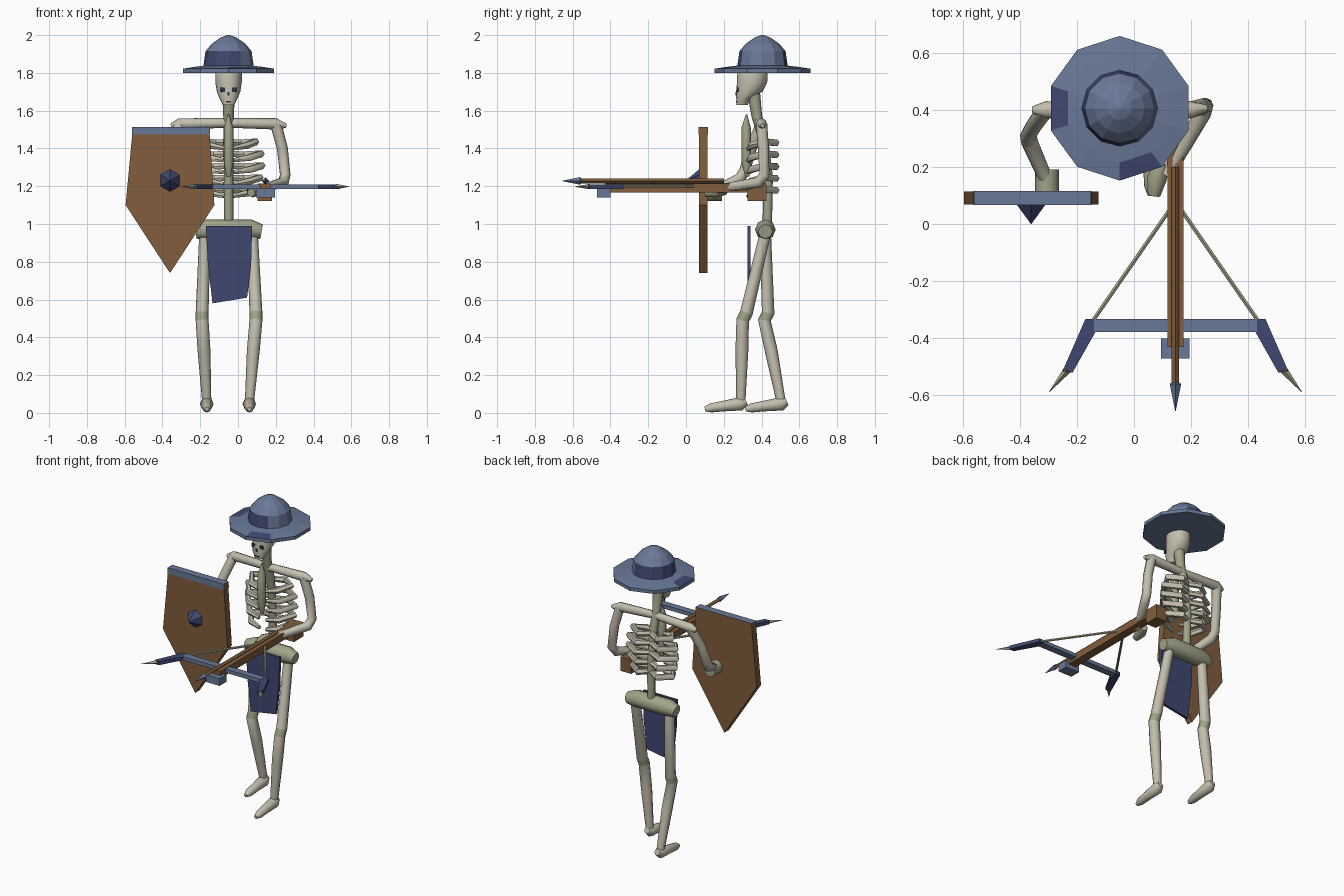
import bpy, bmesh, math
from mathutils import Vector

cube = bpy.data.objects.get("Cube")
if cube:
    bpy.data.objects.remove(cube, do_unlink=True)


def material(name, r, g, b):
    m = bpy.data.materials.new(name)
    m.use_nodes = True
    m.diffuse_color = (r, g, b, 1)
    node = next(n for n in m.node_tree.nodes if n.type == 'BSDF_PRINCIPLED')
    node.inputs["Base Color"].default_value = (r, g, b, 1)
    node.inputs["Roughness"].default_value = 0.8
    return m


BONE = material("bone", 0.55, 0.52, 0.42)
OLIVE = material("aged bone", 0.36, 0.37, 0.25)
WOOD = material("wood", 0.22, 0.11, 0.045)
STEEL = material("steel", 0.14, 0.19, 0.31)
NAVY = material("navy", 0.05, 0.064, 0.16)
DARK = material("dark hollow", 0.03, 0.03, 0.05)


def finish(name, bm, mats, rule=None, smooth=None):
    """Turn a bmesh into an object, colouring faces by a rule."""
    bmesh.ops.recalc_face_normals(bm, faces=bm.faces)
    if rule:
        for f in bm.faces:
            f.material_index = rule(f.calc_center_median(), f.normal)
    me = bpy.data.meshes.new(name)
    bm.to_mesh(me)
    bm.free()
    for m in mats:
        me.materials.append(m)
    ob = bpy.data.objects.new(name, me)
    bpy.context.collection.objects.link(ob)
    if smooth:
        bpy.ops.object.select_all(action='DESELECT')
        ob.select_set(True)
        bpy.context.view_layer.objects.active = ob
        bpy.ops.object.shade_smooth_by_angle(angle=math.radians(smooth))
    return ob


def skin(rings, bm=None):
    """Bridge matching rings of points and cap both ends."""
    bm = bm or bmesh.new()
    vs = [[bm.verts.new(p) for p in ring] for ring in rings]
    n = len(vs[0])
    for a, b in zip(vs, vs[1:]):
        for i in range(n):
            j = (i + 1) % n
            bm.faces.new((a[i], a[j], b[j], b[i]))
    bm.faces.new(vs[0][::-1])
    bm.faces.new(vs[-1])
    return bm


def tube(name, pts, radii, mat=BONE, sides=8, ref=(1, 0, 0), rule=None, smooth=50):
    pts = [Vector(p) for p in pts]
    rings = []
    for i, p in enumerate(pts):
        d = Vector()
        if i:
            d += (p - pts[i - 1]).normalized()
        if i < len(pts) - 1:
            d += (pts[i + 1] - p).normalized()
        u = d.cross(Vector(ref)).normalized()
        v = d.cross(u).normalized()
        ang = [math.tau * k / sides for k in range(sides)]
        rings.append([p + radii[i] * (math.cos(a) * u + math.sin(a) * v) for a in ang])
    return finish(name, skin(rings), [mat, OLIVE], rule, smooth)


def loft(name, x, rings, sides, mats, rule=None, smooth=None):
    """Horizontal elliptical rings given as (z, y, rx, ry)."""
    ang = [math.tau * k / sides + math.pi / 2 for k in range(sides)]
    pts = [[(x + rx * math.cos(a), y + ry * math.sin(a), z) for a in ang]
           for z, y, rx, ry in rings]
    return finish(name, skin(pts), mats, rule, smooth)


def prism(name, outline, y0, y1, mats, rule=None):
    """Extrude an (x, z) outline along y."""
    return finish(name, skin([[(x, y, z) for x, z in outline] for y in (y0, y1)]), mats, rule)


def box(name, lo, hi, mat):
    outline = [(lo[0], lo[2]), (hi[0], lo[2]), (hi[0], hi[2]), (lo[0], hi[2])]
    return prism(name, outline, lo[1], hi[1], [mat])


CX = -0.05

# Hat
HY = 0.405
brim = [(1.80, 0.253), (1.822, 0.253), (1.832, 0.19), (1.84, 0.12)]
loft("hat_brim", CX, [(z, HY, r, r) for z, r in brim], 10, [STEEL, NAVY],
     lambda c, n: int(n.z > 0.5 and c.z < 1.829 and
                      (c.x < CX - 0.19 or (c.y < HY - 0.15 and c.x > CX))))
crown = [(1.83, 0.134), (1.915, 0.122), (1.955, 0.088), (1.987, 0.042), (2.0, 0.008)]
loft("hat_crown", CX, [(z, HY, r, r) for z, r in crown], 12, [STEEL, NAVY],
     lambda c, n: int(c.z < 1.92 and n.x < 0.6))

# Skull with hollow eyes, nose and mouth
loft("skull", CX, [(1.63, 0.297, 0.03, 0.03), (1.665, 0.303, 0.048, 0.037),
                   (1.70, 0.335, 0.062, 0.07), (1.75, 0.35, 0.07, 0.08),
                   (1.81, 0.352, 0.07, 0.08), (1.85, 0.352, 0.05, 0.06)],
     12, [BONE], smooth=50)
for s, side in ((1, "left"), (-1, "right")):
    ex = CX + s * 0.03
    box(side + "_eye", (ex - 0.012, 0.27, 1.70), (ex + 0.012, 0.279, 1.722), DARK)
box("nose", (CX - 0.006, 0.262, 1.68), (CX + 0.006, 0.27, 1.698), DARK)
box("mouth", (CX - 0.014, 0.264, 1.644), (CX + 0.014, 0.272, 1.651), DARK)

# Spine, breastbone, collar bar and pelvis
tube("spine", [(CX, 0.355, 1.72), (CX, 0.375, 1.57), (CX, 0.41, 1.45),
               (CX, 0.435, 1.25), (CX, 0.43, 0.98)], [0.035, 0.028, 0.026, 0.025, 0.025], OLIVE)
tube("breastbone", [(CX, 0.32, 1.58), (CX, 0.318, 1.51), (CX, 0.32, 1.32), (CX, 0.325, 1.25)],
     [0.004, 0.025, 0.025, 0.01], OLIVE)
tube("collar_bar", [(-0.355, 0.40, 1.52), (-0.31, 0.40, 1.53), (CX, 0.385, 1.535),
                    (0.20, 0.40, 1.53), (0.255, 0.405, 1.52)],
     [0.012, 0.03, 0.025, 0.03, 0.012], ref=(0, 0, 1))
tube("pelvis", [(-0.225, 0.42, 0.96), (-0.165, 0.42, 0.97), (0.065, 0.42, 0.97),
                (0.125, 0.42, 0.96)], [0.038, 0.055, 0.055, 0.038], OLIVE, ref=(0, 0, 1))

# Ribs
for i, reach in enumerate((0.15, 0.18, 0.185, 0.175, 0.155)):
    z = 1.435 - 0.063 * i
    for s, side in ((1, "left"), (-1, "right")):
        path = [(0, 0.435, 0), (0.45, 0.475, -0.005), (0.95, 0.42, 0.0),
                (0.62, 0.345, -0.02), (0.15, 0.33, -0.035)]
        tube(f"{side}_rib_{i + 1}", [(CX + s * reach * k, y, z + dz) for k, y, dz in path],
             [0.017, 0.02, 0.02, 0.02, 0.012], sides=6, ref=(0, 0, 1))

# Legs and feet: hip, knee and ankle x, then knee and ankle y
for side, hx, kx, ax, ky, ay in (("left", 0.075, 0.095, 0.06, 0.30, 0.29),
                                 ("right", -0.175, -0.19, -0.165, 0.415, 0.505)):
    tube(side + "_leg", [(hx, 0.42, 0.95), (kx, ky + 0.02, 0.53), (kx, ky, 0.49),
                         (kx * 0.6 + ax * 0.4, ky * 0.6 + ay * 0.4, 0.33), (ax, ay, 0.05)],
         [0.03, 0.034, 0.034, 0.034, 0.024],
         rule=lambda c, n: int(0.49 < c.z < 0.53))
    tube(side + "_foot", [(ax, ay + 0.03, 0.06), (ax, ay - 0.0, 0.048), (ax, ay - 0.09, 0.036),
                          (ax, ay - 0.16, 0.026), (ax, ay - 0.19, 0.02)],
         [0.02, 0.036, 0.028, 0.024, 0.012])

# Arms and hands
tube("left_arm", [(0.20, 0.40, 1.53), (0.235, 0.41, 1.40), (0.25, 0.415, 1.26),
                  (0.24, 0.385, 1.22), (0.115, 0.17, 1.185)],
     [0.03, 0.029, 0.028, 0.03, 0.024])
tube("left_hand", [(0.10, 0.21, 1.18), (0.08, 0.16, 1.175), (0.07, 0.10, 1.165)],
     [0.025, 0.035, 0.022], OLIVE)
tube("right_arm", [(-0.31, 0.40, 1.53), (-0.35, 0.345, 1.40), (-0.37, 0.31, 1.28),
                   (-0.365, 0.285, 1.24), (-0.305, 0.15, 1.175)],
     [0.03, 0.029, 0.029, 0.03, 0.025])
tube("right_hand", [(-0.305, 0.19, 1.165), (-0.305, 0.11, 1.165)], [0.042, 0.042], OLIVE)

# Loincloth
prism("loincloth", [(-0.17, 0.99), (0.075, 0.99), (0.07, 0.8), (0.048, 0.61), (-0.135, 0.58),
                    (-0.16, 0.8)], 0.325, 0.342, [NAVY])

# Shield with a steel strip along the top and a pointed boss
prism("shield", [(-0.56, 1.475), (-0.595, 1.10), (-0.36, 0.74), (-0.125, 1.10), (-0.15, 1.475)],
      0.068, 0.114, [WOOD])
prism("shield_top", [(-0.562, 1.475), (-0.148, 1.475), (-0.15, 1.513), (-0.56, 1.513)],
      0.066, 0.116, [STEEL, WOOD], lambda c, n: int(abs(n.x) > 0.5 or n.y > 0.5))
tube("shield_boss", [(-0.36, 0.07, 1.23), (-0.36, 0.0, 1.23)], [0.06, 0.001], NAVY,
     sides=6, smooth=None)

# Crossbow stock, butt and foot block
BX = 0.145
box("crossbow_stock", (BX - 0.028, -0.43, 1.168), (BX + 0.028, 0.34, 1.214), WOOD)
box("crossbow_butt", (BX - 0.042, 0.325, 1.122), (BX + 0.036, 0.425, 1.214), WOOD)
box("crossbow_foot", (BX - 0.05, -0.47, 1.14), (BX + 0.05, -0.40, 1.187), STEEL)

# Bolt
tube("bolt_shaft", [(BX, 0.20, 1.228), (BX, -0.56, 1.228)], [0.013, 0.013], WOOD,
     sides=4, smooth=None)
tube("bolt_head", [(BX, -0.55, 1.228), (BX, -0.56, 1.228), (BX, -0.655, 1.228)],
     [0.008, 0.02, 0.001], STEEL, sides=4, smooth=None)

# Bow bar, limbs, spikes and strings
box("bow_bar", (BX - 0.285, -0.378, 1.186), (BX + 0.285, -0.332, 1.21), STEEL)


def slab(name, plan, mat):
    finish(name, skin([[(x, y, z) for x, y in plan] for z in (1.186, 1.209)]), [mat])


for s, side in ((1, "left"), (-1, "right")):
    limb = [(0.28, -0.332), (0.315, -0.332), (0.395, -0.515), (0.36, -0.52), (0.28, -0.378)]
    slab(side + "_bow_limb", [(BX + s * x, y) for x, y in limb], NAVY)
    tube(side + "_bow_spike", [(BX + s * 0.378, -0.51, 1.198), (BX + s * 0.442, -0.588, 1.198)],
         [0.014, 0.001], OLIVE, sides=4, smooth=None)
    tube(side + "_bow_string", [(BX + s * 0.29, -0.34, 1.20), (BX + s * 0.02, 0.05, 1.20)],
         [0.008, 0.008], OLIVE, sides=6)
